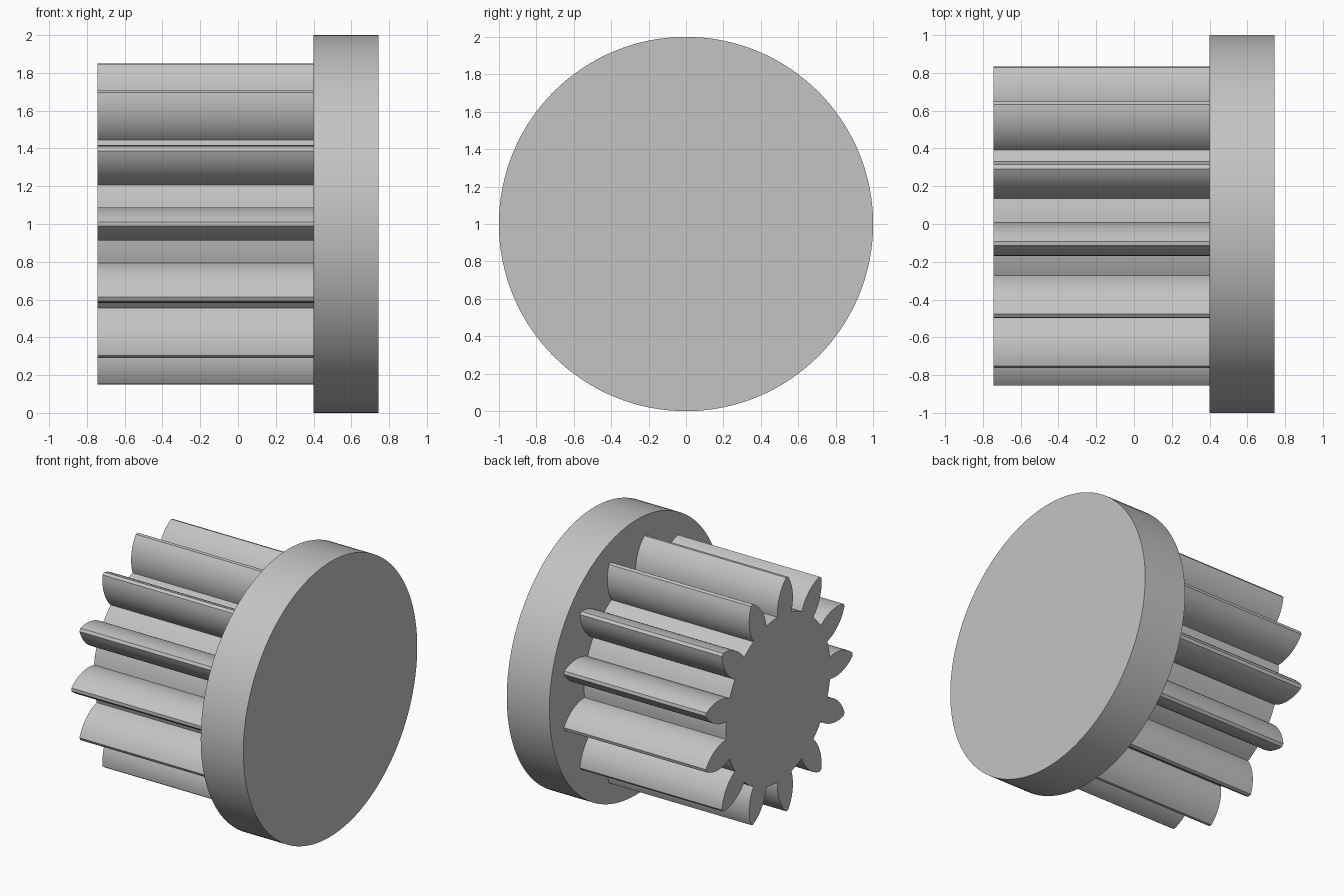
import bpy, bmesh
from math import sin, cos, tau, sqrt, radians, asin

cube = bpy.data.objects.get("Cube")
if cube:
    bpy.data.objects.remove(cube, do_unlink=True)

TEETH = 13
ROOT, TIP = 0.6, 0.855            # radii
BULGE_R, BULGE_W, ARC = 0.6645, 0.0875, 0.277   # curved flank of a tooth
AXIS_Z = 1.0

grey = bpy.data.materials.new("plain grey")
grey.use_nodes = True
colour = (0.55, 0.55, 0.55, 1)
grey.diffuse_color = colour
grey.node_tree.nodes["Principled BSDF"].inputs["Base Color"].default_value = colour


def half_width(r):
    return BULGE_W - ARC + sqrt(ARC ** 2 - (r - BULGE_R) ** 2)


def extrude_outline(name, outline, x0, x1):
    """Prism along x from polar (radius, angle) points; angle 0 faces the front."""
    bm = bmesh.new()
    verts = [bm.verts.new((x0, -r * cos(a), AXIS_Z + r * sin(a))) for r, a in outline]
    cap = bm.faces.new(verts)
    ext = bmesh.ops.extrude_face_region(bm, geom=[cap], use_keep_orig=True)
    moved = [g for g in ext["geom"] if isinstance(g, bmesh.types.BMVert)]
    bmesh.ops.translate(bm, verts=moved, vec=(x1 - x0, 0, 0))
    bmesh.ops.recalc_face_normals(bm, faces=bm.faces)
    mesh = bpy.data.meshes.new(name)
    bm.to_mesh(mesh)
    bm.free()
    mesh.materials.append(grey)
    obj = bpy.data.objects.new(name, mesh)
    bpy.context.collection.objects.link(obj)
    bpy.ops.object.select_all(action="DESELECT")
    obj.select_set(True)
    bpy.context.view_layer.objects.active = obj
    bpy.ops.object.shade_smooth_by_angle(angle=radians(30))
    return obj


# One flank from root to tip, as (radius, angle from the tooth's centre line)
STEPS = 12
flank = []
for i in range(STEPS + 1):
    r = ROOT + (TIP - ROOT) * i / STEPS
    flank.append((r, asin(half_width(r) / r)))

# Toothed outline: rising flank, tip land, falling flank, root arc
pitch = tau / TEETH
base = flank[0][1]
outline = []
for t in range(TEETH):
    mid = t * pitch
    outline += [(r, mid - a) for r, a in flank]
    outline += [(r, mid + a) for r, a in reversed(flank)]
    gap = pitch - 2 * base
    outline += [(ROOT, mid + base + gap * k / 4) for k in (1, 2, 3)]

# Pinion, seated slightly into the flange
extrude_outline("pinion_teeth", outline, -0.743, 0.42)

# Round end flange
SIDES = 128
extrude_outline("end_flange", [(1.0, tau * i / SIDES) for i in range(SIDES)], 0.4, 0.743)
